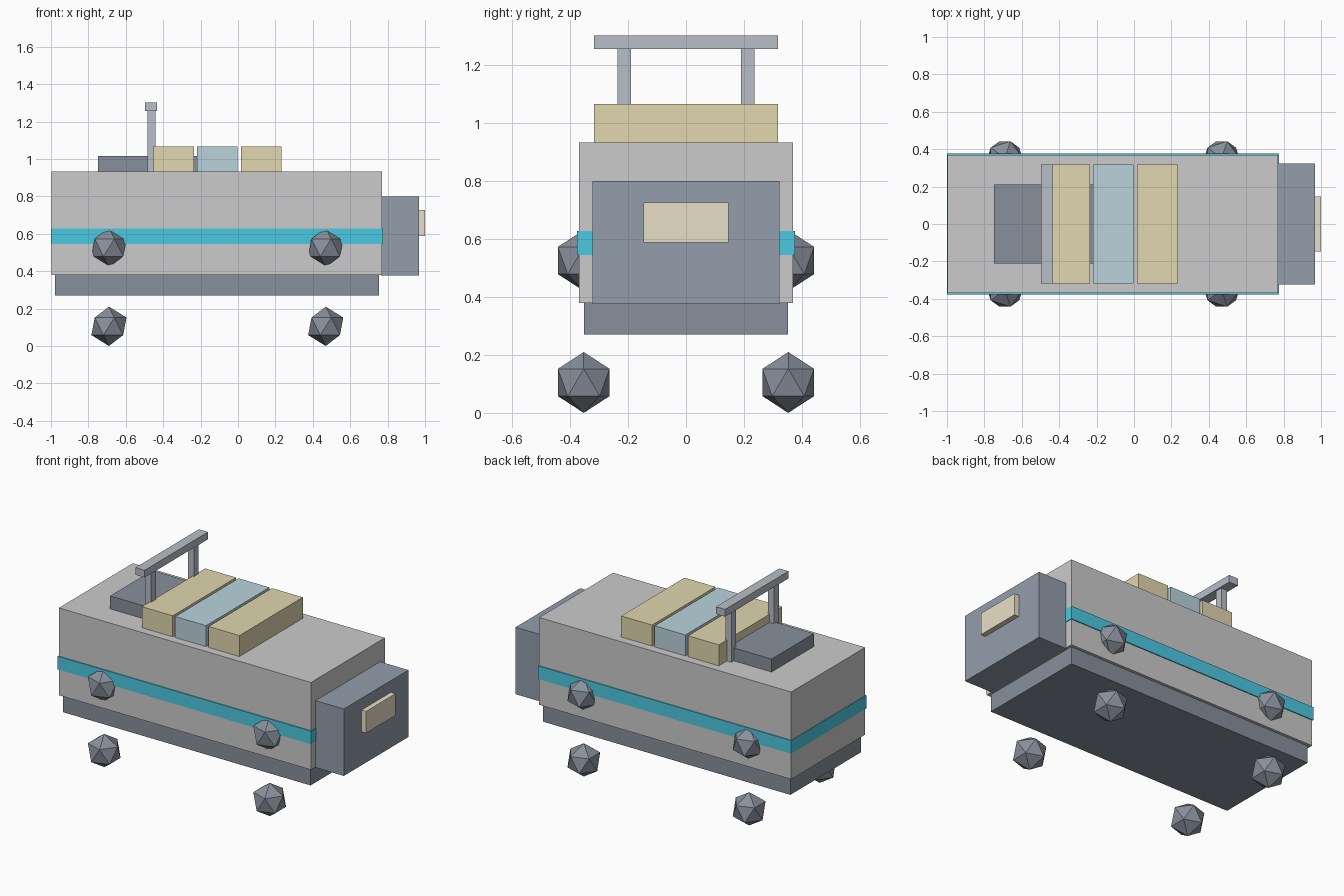
import bpy

if "Cube" in bpy.data.objects:
    bpy.data.objects.remove(bpy.data.objects["Cube"])

def colour(name, rgb):
    m = bpy.data.materials.new(name)
    m.diffuse_color = (*rgb, 1)
    m.use_nodes = True
    m.node_tree.nodes["Principled BSDF"].inputs["Base Color"].default_value = m.diffuse_color
    return m

DARK = colour("dark_steel", (0.25, 0.28, 0.33))
NOSE = colour("slate", (0.29, 0.34, 0.41))
CYAN = colour("cyan", (0.07, 0.59, 0.76))
SAND = colour("sand", (0.75, 0.68, 0.42))
BLUE = colour("pale_blue", (0.49, 0.65, 0.72))
CREAM = colour("cream", (0.80, 0.74, 0.57))
RAIL = colour("rail_grey", (0.48, 0.52, 0.58))

def box(name, x, y, z, mat=None):
    """Box from (min, max) ranges on each axis."""
    bpy.ops.mesh.primitive_cube_add(size=1, location=[(a + b) / 2 for a, b in (x, y, z)])
    o = bpy.context.object
    o.name = name
    o.scale = [b - a for a, b in (x, y, z)]
    bpy.ops.object.transform_apply(location=False, rotation=False, scale=True)
    if mat:
        o.data.materials.append(mat)
    return o

def sym(h):
    return (-h, h)

# Hull, chassis and wrap-around stripe
box("body", (-0.996, 0.77), sym(0.37), (0.38, 0.933))
box("chassis", (-0.978, 0.755), sym(0.352), (0.27, 0.385), DARK)
box("stripe", (-1.0, 0.774), sym(0.376), (0.545, 0.628), CYAN)

# Nose with window
box("nose", (0.765, 0.968), sym(0.323), (0.376, 0.80), NOSE)
box("nose_window", (0.96, 1.0), sym(0.147), (0.588, 0.726), CREAM)

# Roof plinth and three cargo crates
box("roof_plinth", (-0.748, -0.2), sym(0.212), (0.925, 1.015), DARK)
for i, mat in enumerate((SAND, BLUE, SAND)):
    cx = -0.344 + 0.234 * i
    box(f"crate_{i + 1}", (cx - 0.108, cx + 0.108), sym(0.317), (0.93, 1.066), mat)

# Roof rail: two posts and a crossbar
for side in (-1, 1):
    cy = 0.213 * side
    box("rail_post", (-0.484, -0.442), (cy - 0.024, cy + 0.024), (0.93, 1.26), RAIL)
box("rail_crossbar", (-0.496, -0.432), sym(0.317), (1.256, 1.302), RAIL)

# Faceted wheel knobs: a lower and an upper set at each corner
for z, level in ((0.105, "lower"), (0.526, "upper")):
    for x in (-0.69, 0.469):
        for y in (-0.353, 0.353):
            bpy.ops.mesh.primitive_ico_sphere_add(subdivisions=1, radius=0.105, location=(x, y, z))
            o = bpy.context.object
            o.name = f"{level}_knob"
            o.data.materials.append(DARK)
